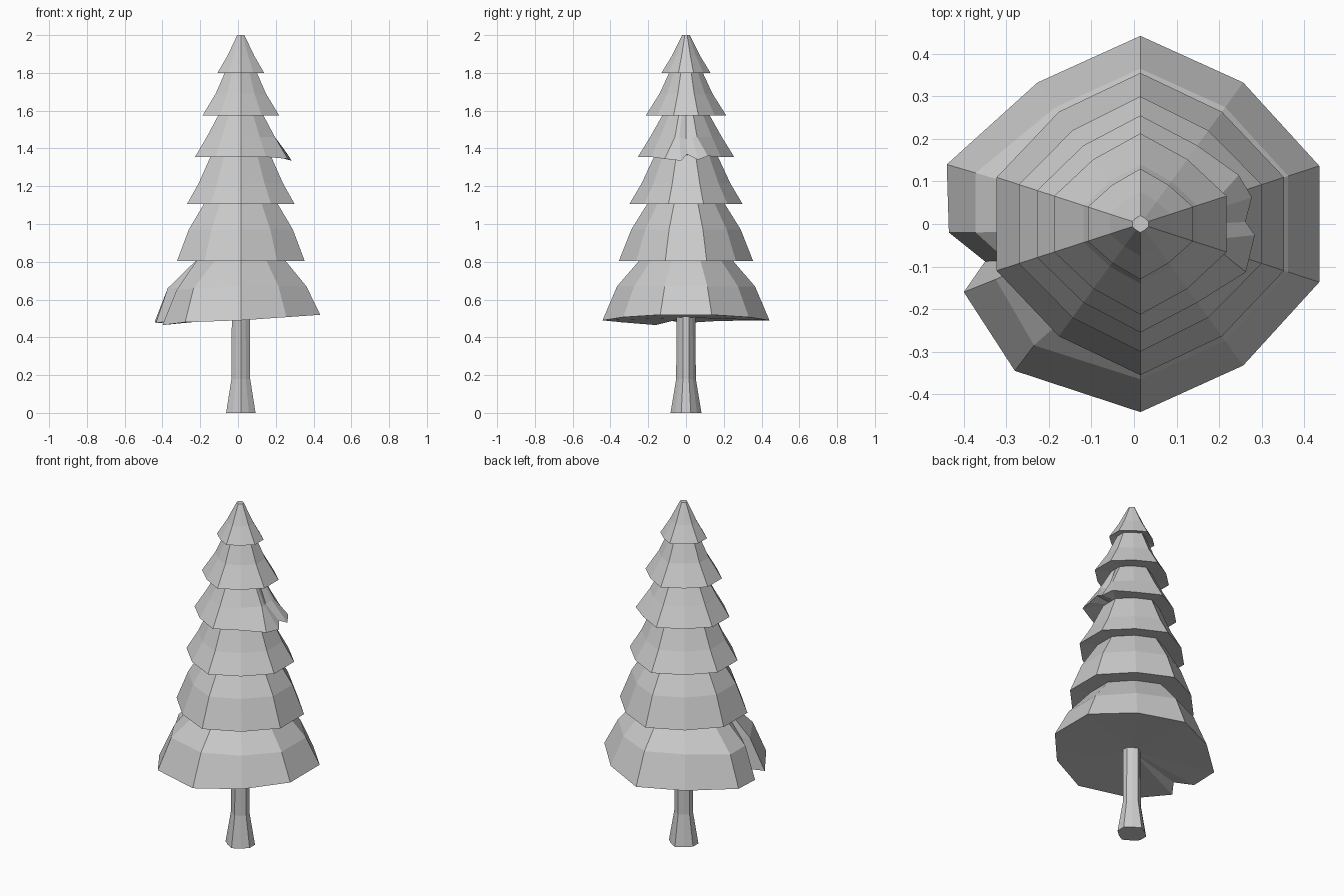
import bpy
import bmesh
from math import sin, cos, radians
from mathutils import Vector

cube = bpy.data.objects.get("Cube")
if cube:
    bpy.data.objects.remove(cube, do_unlink=True)

AXIS_X = 0.015
FLATTENED = (1, 3, 6, 8)  # corners pulled in towards a six-sided outline


def make_material(name, value):
    mat = bpy.data.materials.new(name)
    mat.use_nodes = True
    color = (value, value, value, 1)
    mat.diffuse_color = color
    mat.node_tree.nodes["Principled BSDF"].inputs["Base Color"].default_value = color
    return mat


def corner(k, radius, z, flat):
    k %= 10
    r = radius * (flat if k in FLATTENED else 1)
    a = radians(18 + 36 * k)
    return Vector((AXIS_X + r * cos(a), r * sin(a), z))


def ring_point(u, radius, z, flat):
    # fractional positions lie on the straight side between two corners
    k = int(u)
    return corner(k, radius, z, flat).lerp(corner(k + 1, radius, z, flat), u - k)


def loft(name, rings, cap_first, cap_last, mat):
    bm = bmesh.new()
    loops = [[bm.verts.new(p) for p in ring] for ring in rings]
    count = len(loops[0])
    for upper, lower in zip(loops, loops[1:]):
        for i in range(count):
            j = (i + 1) % count
            bm.faces.new((upper[i], lower[i], lower[j], upper[j]))
    for loop, center in ((loops[0], cap_first), (loops[-1], cap_last)):
        hub = bm.verts.new(center)
        for i in range(count):
            bm.faces.new((loop[i], loop[(i + 1) % count], hub))
    bmesh.ops.recalc_face_normals(bm, faces=bm.faces)
    mesh = bpy.data.meshes.new(name)
    bm.to_mesh(mesh)
    bm.free()
    mesh.materials.append(mat)
    obj = bpy.data.objects.new(name, mesh)
    bpy.context.collection.objects.link(obj)
    return obj


grey = make_material("plain grey", 0.6)

# Foliage tiers: (radius, height) at the top, middle and rim of each
tiers = [
    ((0.02, 2.0), (0.075, 1.89), (0.13, 1.80)),
    ((0.085, 1.81), (0.14, 1.69), (0.213, 1.575)),
    ((0.12, 1.585), (0.19, 1.46), (0.255, 1.355)),
    ((0.165, 1.365), (0.235, 1.215), (0.30, 1.105)),
    ((0.20, 1.115), (0.29, 0.97), (0.355, 0.805)),
    ((0.24, 0.815), (0.365, 0.67), (0.442, 0.49)),
]
MID, RIM = 1, 2
columns = sorted(list(range(10)) + [4.6, 4.85, 9.2, 9.5, 9.8])

# Torn and bent branches on the third and the lowest tier
bent = {
    (2, MID, 9.5): (0.18, 0.0, 1.45),
    (2, RIM, 0): (0.246, 0.115, 1.36),
    (2, RIM, 9.8): (0.277, 0.063, 1.34),
    (2, RIM, 9.5): (0.262, 0.005, 1.37),
    (2, RIM, 9.2): (0.284, -0.026, 1.335),
    (2, RIM, 9): (0.263, -0.113, 1.345),
    (5, MID, 4): (-0.372, 0.12, 0.66),
    (5, MID, 4.6): (-0.372, -0.02, 0.66),
    (5, MID, 4.85): (-0.30, -0.085, 0.66),
    (5, MID, 5): (-0.325, -0.13, 0.65),
    (5, MID, 6): (-0.235, -0.285, 0.66),
    (5, RIM, 4): (-0.44, 0.14, 0.485),
    (5, RIM, 4.6): (-0.435, -0.02, 0.475),
    (5, RIM, 4.85): (-0.35, -0.088, 0.49),
    (5, RIM, 5): (-0.40, -0.16, 0.465),
    (5, RIM, 6): (-0.28, -0.345, 0.48),
}

rings = []
for t, tier in enumerate(tiers):
    flat = 0.87 + 0.012 * t
    for level, (radius, z) in enumerate(tier):
        ring = []
        for u in columns:
            p = ring_point(u, radius, z, flat)
            if t == 5 and level == RIM:  # lowest rim rises to one side
                p.z += 0.07 * max(p.x - AXIS_X, 0)
            ring.append(Vector(bent.get((t, level, u), p)))
        rings.append(ring)
loft("foliage", rings, (AXIS_X, 0, 2.0), (AXIS_X, 0, 0.505), grey)

# Trunk with a flared foot
trunk_profile = [(0.05, 0.56), (0.052, 0.18), (0.082, 0.0)]
trunk_rings = [[corner(k, r, z, 0.87) for k in range(10)] for r, z in trunk_profile]
loft("trunk", trunk_rings, (AXIS_X, 0, 0.56), (AXIS_X, 0, 0), grey)
